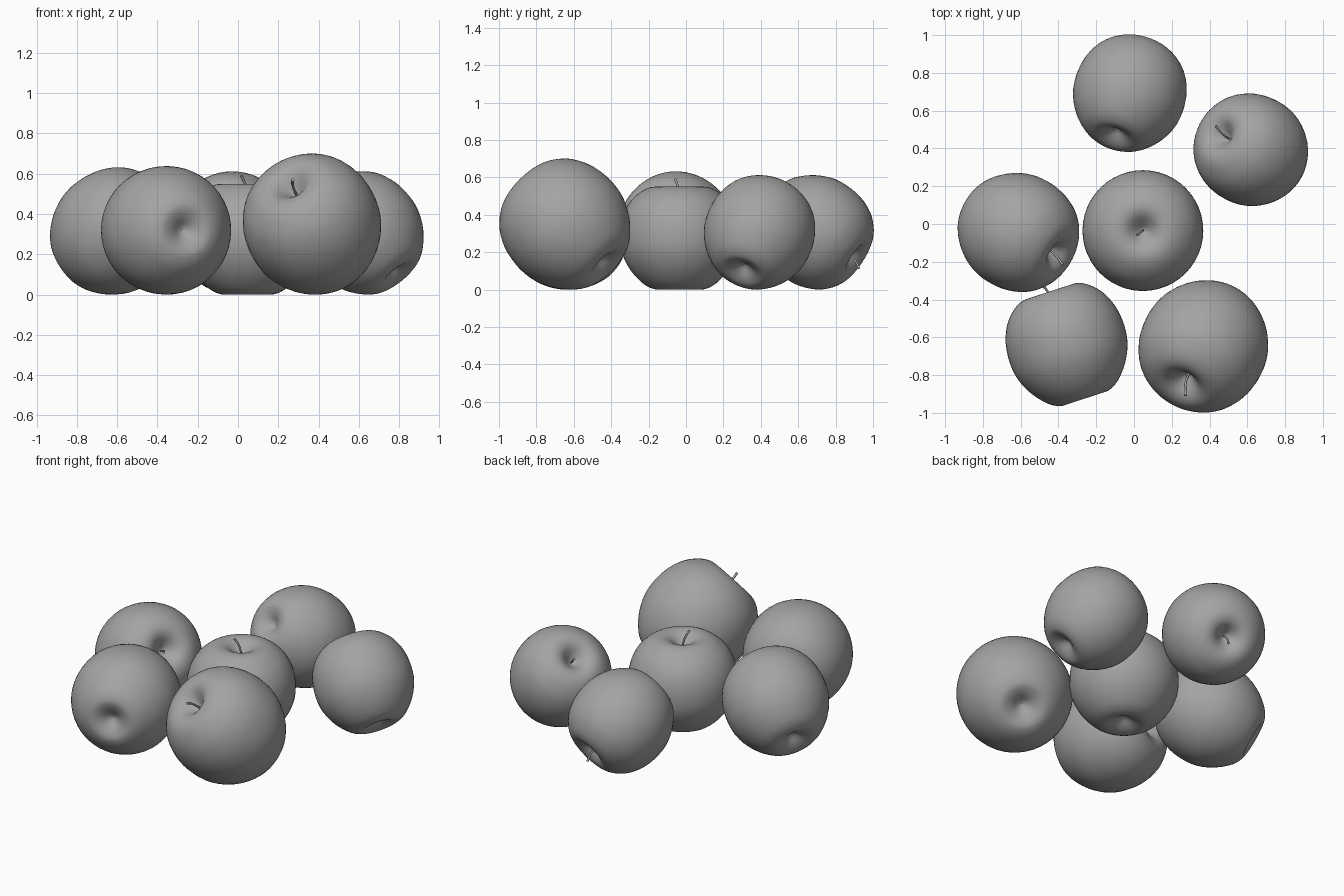
import bpy, bmesh, math
from mathutils import Vector, Matrix

if "Cube" in bpy.data.objects:
    bpy.data.objects.remove(bpy.data.objects["Cube"])

# Apple half-section (radius, height) in units of the apple radius, bottom to top
PROFILE = [(0, -.79), (.08, -.82), (.19, -.895), (.31, -.945), (.43, -.945), (.61, -.845),
           (.82, -.6), (.96, -.3), (1, 0), (.965, .32), (.85, .6), (.69, .785),
           (.54, .885), (.4, .915), (.27, .88), (.15, .78), (.06, .69), (0, .66)]
STEM = [(0, .6), (0, .72), (.02, .84), (.06, .95), (.12, 1.05)]
SEGMENTS = 48

grey = bpy.data.materials.new("dark_grey")
grey.diffuse_color = (.37, .37, .37, 1)
grey.use_nodes = True
grey.node_tree.nodes["Principled BSDF"].inputs["Base Color"].default_value = grey.diffuse_color


def smooth_path(pts, steps):
    """Catmull-Rom interpolation of 2D points."""
    p = [Vector(q) for q in pts]
    p = [2 * p[0] - p[1]] + p + [2 * p[-1] - p[-2]]
    out = []
    for i in range(1, len(p) - 2):
        a, b, c, d = p[i - 1:i + 3]
        for k in range(steps):
            t = k / steps
            out.append(.5 * (2 * b + (c - a) * t + (2 * a - 5 * b + 4 * c - d) * t ** 2
                             + (3 * b - a - 3 * c + d) * t ** 3))
    return out + [p[-2]]


def loft(bm, rings):
    """Skin closed rings of vertices and close both ends."""
    for a, b in zip(rings, rings[1:]):
        n = len(a)
        for j in range(n):
            bm.faces.new((a[j], a[(j + 1) % n], b[(j + 1) % n], b[j]))
    bm.faces.new(rings[0][::-1])
    bm.faces.new(rings[-1])


def finish(bm, name):
    bmesh.ops.recalc_face_normals(bm, faces=bm.faces[:])
    for f in bm.faces:
        f.smooth = len(f.verts) == 4
    me = bpy.data.meshes.new(name)
    bm.to_mesh(me)
    bm.free()
    me.materials.append(grey)
    ob = bpy.data.objects.new(name, me)
    bpy.context.collection.objects.link(ob)


def apple(name, x, y, height, axis, lean, squash=1):
    # local frame: z along the core, x toward the stem's lean
    z = Vector(axis).normalized()
    lx = Vector(lean)
    lx = (lx - z * lx.dot(z)).normalized()
    rot = Matrix((lx, z.cross(lx), z)).transposed() @ Matrix.Diagonal((1, 1, squash))

    # revolved body
    bm = bmesh.new()
    rings = []
    for r, h in smooth_path(PROFILE, 3):
        r = max(r, .004)
        rings.append([bm.verts.new(rot @ Vector((r * math.cos(t), r * math.sin(t), h)))
                      for t in (math.tau * j / SEGMENTS for j in range(SEGMENTS))])
    loft(bm, rings)

    # scale to the wanted height, stand on the ground, centre on x, y
    lo = [min(v.co[i] for v in bm.verts) for i in range(3)]
    hi = [max(v.co[i] for v in bm.verts) for i in range(3)]
    s = height / (hi[2] - lo[2])
    place = (Matrix.Translation((x, y, 0)) @ Matrix.Scale(s, 4)
             @ Matrix.Translation((-(lo[0] + hi[0]) / 2, -(lo[1] + hi[1]) / 2, -lo[2])))
    bm.transform(place)
    finish(bm, name)

    # curved stem, slightly thicker at the tip
    bm = bmesh.new()
    path = smooth_path(STEM, 3)
    rings = []
    for i, p in enumerate(path):
        d = (path[min(i + 1, len(path) - 1)] - path[max(i - 1, 0)]).normalized()
        r = .017 + .006 * (i / (len(path) - 1)) ** 3
        ring = []
        for j in range(10):
            t = math.tau * j / 10
            u = r * math.cos(t)
            ring.append(bm.verts.new(rot @ Vector((p.x + u * d.y, r * math.sin(t), p.y - u * d.x))))
        rings.append(ring)
    loft(bm, rings)
    bm.transform(place)
    finish(bm, name + "_stem")


apple("apple_centre", .047, -.035, .55, (0, 0, 1), (-.8, -.6, 0), .92)
apple("apple_back", -.022, .693, .612, (.27, .80, -.53), (0, 0, -1))
apple("apple_right", .618, .393, .612, (-.60, .31, .73), (-.3, .8, 0))
apple("apple_left", -.612, -.045, .632, (.72, -.42, .47), (.3, -1, 0))
apple("apple_front_left", -.357, -.638, .638, (-.31, .95, 0), (-.5, 0, .5))
apple("apple_front_right", .367, -.648, .70, (-.35, -.66, .66), (.3, -.6, 0))
